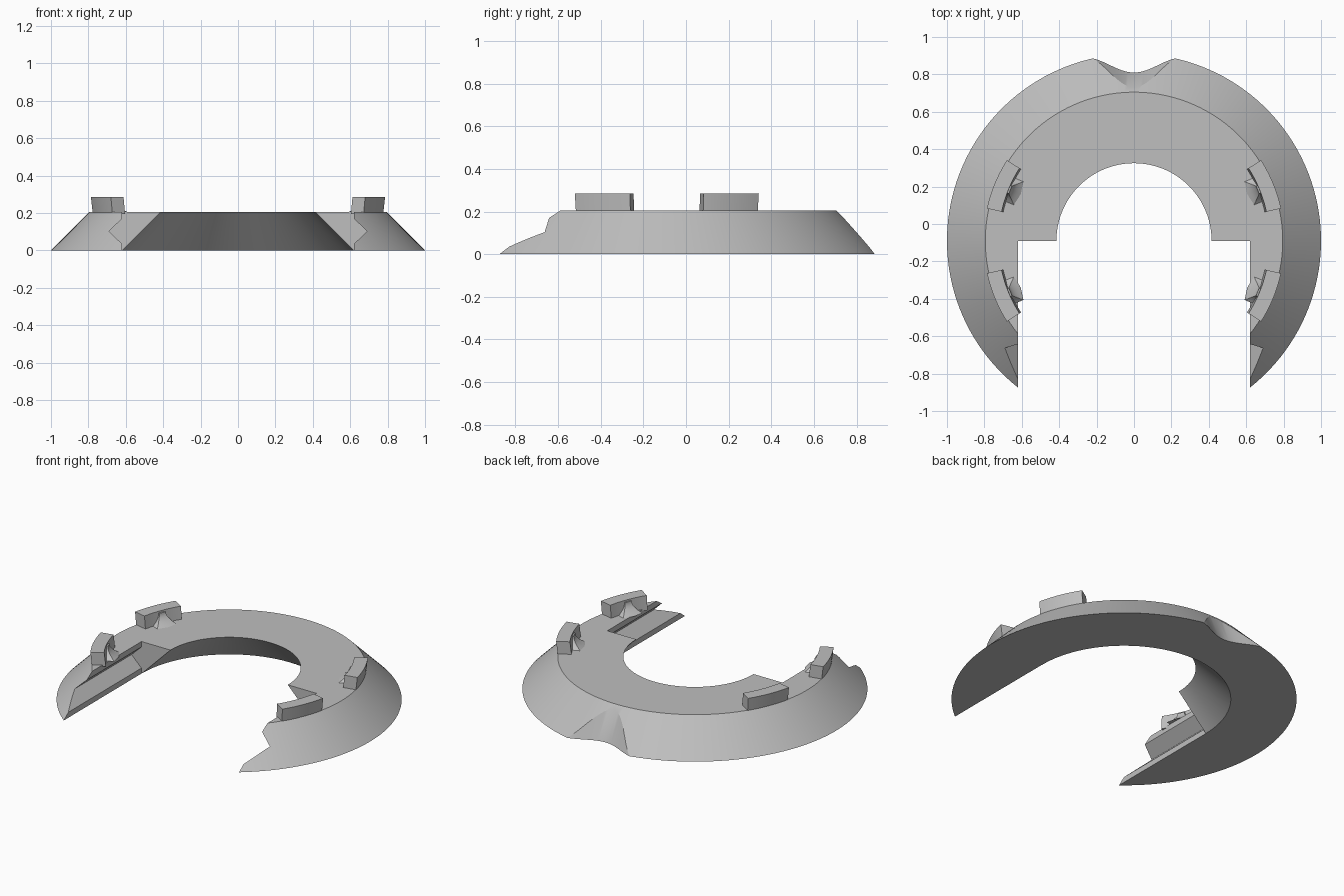
import bpy, bmesh, math
from mathutils import Vector

cube = bpy.data.objects.get("Cube")
if cube:
    bpy.data.objects.remove(cube, do_unlink=True)

CY = -0.09   # centre of the ring in y
H = 0.205    # plate height
TOP = 0.285  # lug height

grey = bpy.data.materials.new("plain grey")
grey.use_nodes = True
COLOUR = (0.52, 0.52, 0.52, 1)
grey.diffuse_color = COLOUR
grey.node_tree.nodes["Principled BSDF"].inputs["Base Color"].default_value = COLOUR


def loft(name, sections, closed=False):
    """Skin matching loops of points; cap the ends or close the chain."""
    bm = bmesh.new()
    rows = [[bm.verts.new(p) for p in s] for s in sections]
    n = len(rows[0])
    pairs = list(zip(rows, rows[1:]))
    if closed:
        pairs.append((rows[-1], rows[0]))
    else:
        bm.faces.new(rows[0])
        bm.faces.new(rows[-1])
    for a, b in pairs:
        for i in range(n):
            j = (i + 1) % n
            bm.faces.new((a[i], a[j], b[j], b[i]))
    bmesh.ops.recalc_face_normals(bm, faces=bm.faces)
    mesh = bpy.data.meshes.new(name)
    bm.to_mesh(mesh)
    bm.free()
    mesh.materials.append(grey)
    ob = bpy.data.objects.new(name, mesh)
    bpy.context.collection.objects.link(ob)
    return ob


def polar(r, a, z):
    return Vector((r * math.cos(a), CY + r * math.sin(a), z))


def smooth(ob):
    bpy.ops.object.select_all(action='DESELECT')
    ob.select_set(True)
    bpy.context.view_layer.objects.active = ob
    bpy.ops.object.shade_smooth_by_angle(angle=math.radians(25))


def cut(ob, cutter):
    mod = ob.modifiers.new("cut", 'BOOLEAN')
    mod.operation = 'DIFFERENCE'
    mod.solver = 'EXACT'
    mod.object = cutter
    bpy.context.view_layer.objects.active = ob
    bpy.ops.object.modifier_apply(modifier=mod.name)
    bpy.data.objects.remove(cutter, do_unlink=True)


# Bevelled ring plate with a conical hole
N = 144
profile = [(1.0, 0), (0.795, H), (0.415, H), (0.619, 0)]
plate = loft("ring_plate", [[polar(r, 2 * math.pi * (k + 0.5) / N, z) for r, z in profile]
                            for k in range(N)], closed=True)

# Front slot with a V groove along each side wall
half = [(0.62, -0.1), (0.62, 0.035), (0.69, 0.103), (0.62, 0.17), (0.62, 0.4)]
outline = half + [(-x, z) for x, z in reversed(half)]
cut(plate, loft("slot_cutter", [[(x, y, z) for x, z in outline] for y in (CY, -1.3)]))

# Sloping scoop at the back with rounded shoulders
scoop = []
for i in range(33):
    x = -0.27 + 0.54 * i / 32
    t = min(abs(x) / 0.26, 1)
    scoop.append((x, 0.81 + 0.04 * (1 - math.cos(math.pi * t))))
scoop += [(0.27, 1.4), (-0.27, 1.4)]
cut(plate, loft("scoop_cutter", [[(x, y - 0.44 * z, z) for x, y in scoop]
                                 for z in (-0.1, 0.3)]))
smooth(plate)

# Four curved lugs, each with a flared brace on its inner side
MID, SPAN = math.radians(22.4), math.radians(10)
for side, sx in (("left", 1), ("right", -1)):
    for end, sy in (("back", 1), ("front", -1)):
        def place(p):
            return (p.x * sx, CY + (p.y - CY) * sy, p.z)

        sections = []
        for k in range(13):
            a = MID - SPAN + 2 * SPAN * k / 12
            sections.append([place(polar(r, a, z)) for r, z in
                             ((0.715, H - 0.01), (0.795, H - 0.01), (0.805, TOP), (0.725, TOP))])
        smooth(loft(f"{end}_{side}_lug", sections))

        # Brace narrows and draws back towards the lug as it rises
        radial = Vector((math.cos(MID), math.sin(MID), 0))
        across = Vector((-radial.y, radial.x, 0))
        rows = []
        for k in range(9):
            t = k / 8
            flare = (1 - t) ** 2
            r, w = 0.715 - 0.06 * flare, 0.022 + 0.045 * flare
            c = Vector((0, CY, H + (TOP - 0.01 - H) * t))
            rows.append([place(c + radial * rr + across * ww) for rr, ww in
                         ((0.74, -w), (r + 0.012 * flare, -w), (r, 0),
                          (r + 0.012 * flare, w), (0.74, w))])
        smooth(loft(f"{end}_{side}_brace", rows))
